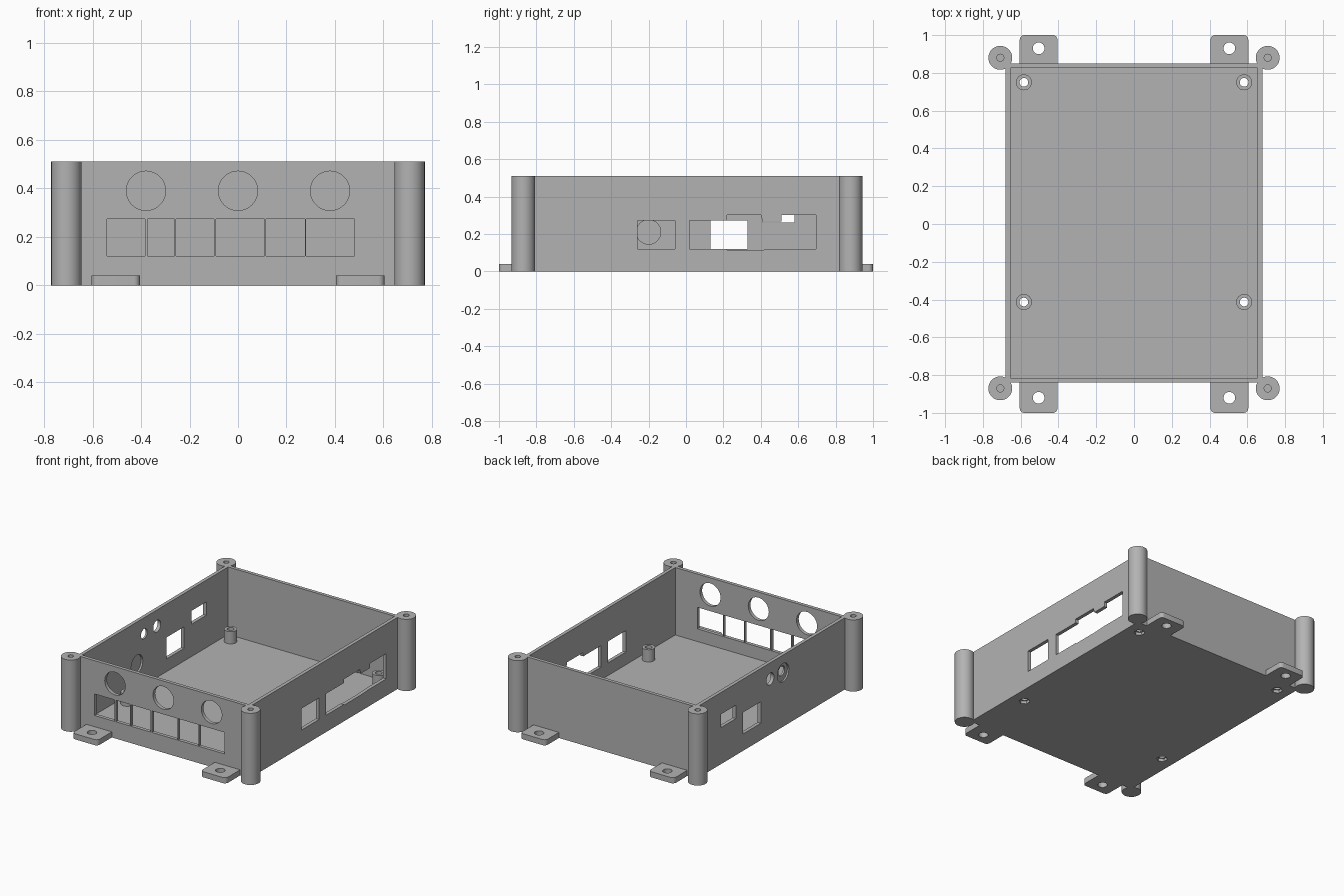
import bpy, bmesh, math
from mathutils import Matrix, Vector

if "Cube" in bpy.data.objects:
    bpy.data.objects.remove(bpy.data.objects["Cube"], do_unlink=True)

grey = bpy.data.materials.new("matte grey")
grey.use_nodes = True
grey.diffuse_color = (0.45, 0.45, 0.45, 1)
grey.node_tree.nodes["Principled BSDF"].inputs["Base Color"].default_value = (0.45, 0.45, 0.45, 1)

FRONT, BACK, SIDE, WALL, HEIGHT, FLOOR = -0.84, 0.85, 0.68, 0.025, 0.51, 0.03


def finish(bm, name):
    bmesh.ops.recalc_face_normals(bm, faces=bm.faces)
    mesh = bpy.data.meshes.new(name)
    bm.to_mesh(mesh)
    bm.free()
    mesh.materials.append(grey)
    obj = bpy.data.objects.new(name, mesh)
    bpy.context.collection.objects.link(obj)
    return obj


def box(name, lo, hi):
    lo, hi = Vector(lo), Vector(hi)
    bm = bmesh.new()
    bmesh.ops.create_cube(bm, size=1, matrix=Matrix.Translation((lo + hi) / 2) @ Matrix.Diagonal((*(hi - lo), 1)))
    return finish(bm, name)


def cylinder(name, start, end, radius, sides=48):
    start, end = Vector(start), Vector(end)
    axis = end - start
    turn = axis.to_track_quat('Z', 'Y').to_matrix().to_4x4()
    bm = bmesh.new()
    bmesh.ops.create_cone(bm, cap_ends=True, segments=sides, radius1=radius, radius2=radius,
                          depth=axis.length, matrix=Matrix.Translation((start + end) / 2) @ turn)
    return finish(bm, name)


def side_prism(name, outline, x0, x1):
    """Extrude a (y, z) outline along x."""
    bm = bmesh.new()
    face = bm.faces.new([bm.verts.new((x0, y, z)) for y, z in outline])
    new = bmesh.ops.extrude_face_region(bm, geom=[face])["geom"]
    bmesh.ops.translate(bm, vec=(x1 - x0, 0, 0), verts=[v for v in new if isinstance(v, bmesh.types.BMVert)])
    return finish(bm, name)


def cut(target, *cutters):
    for cutter in cutters:
        mod = target.modifiers.new("cut", 'BOOLEAN')
        mod.operation = 'DIFFERENCE'
        mod.solver = 'EXACT'
        mod.object = cutter
        bpy.context.view_layer.update()
        graph = bpy.context.evaluated_depsgraph_get()
        mesh = bpy.data.meshes.new_from_object(target.evaluated_get(graph))
        target.modifiers.clear()
        target.data = mesh
        bpy.data.objects.remove(cutter, do_unlink=True)


def smooth(obj):
    bpy.ops.object.select_all(action='DESELECT')
    obj.select_set(True)
    bpy.context.view_layer.objects.active = obj
    bpy.ops.object.shade_smooth_by_angle(angle=math.radians(30))


# Open-topped tray
case = box("case", (-SIDE, FRONT, 0), (SIDE, BACK, HEIGHT))
cut(case, box("cavity", (WALL - SIDE, FRONT + WALL, FLOOR), (SIDE - WALL, BACK - WALL, 1)))

# Front wall: round holes above a row of ports
for x in (-0.38, 0, 0.38):
    cut(case, cylinder("round_cut", (x, FRONT - 0.1, 0.39), (x, FRONT + 0.1, 0.39), 0.081))
for x0, x1 in ((-0.54, -0.383), (-0.374, -0.263), (-0.255, -0.1), (-0.09, 0.11), (0.115, 0.276), (0.28, 0.48)):
    cut(case, box("port_cut", (x0, FRONT - 0.1, 0.12), (x1, FRONT + 0.1, 0.273)))

# +x wall: square port and stepped slot
cut(case, box("port_cut", (0.6, -0.26, 0.12), (0.8, -0.06, 0.273)))
slot = [(0.02, 0.12), (0.22, 0.12), (0.22, 0.115), (0.41, 0.115), (0.51, 0.12), (0.695, 0.12),
        (0.695, 0.3), (0.51, 0.3), (0.51, 0.267), (0.41, 0.267), (0.4, 0.3), (0.22, 0.3),
        (0.22, 0.273), (0.02, 0.273)]
cut(case, side_prism("slot_cut", slot, 0.6, 0.8))

# -x wall: two ports, two small holes and two shallow round recesses
cut(case,
    box("port_cut", (-0.8, 0.13, 0.12), (-0.6, 0.33, 0.273)),
    box("port_cut", (-0.8, 0.41, 0.26), (-0.6, 0.58, 0.355)),
    cylinder("hole_cut", (-0.8, 0.025, 0.395), (-0.6, 0.025, 0.395), 0.042),
    cylinder("recess_cut", (-0.8, -0.12, 0.385), (-0.668, -0.12, 0.385), 0.065),
    cylinder("hole_cut", (-0.8, -0.12, 0.395), (-0.6, -0.12, 0.395), 0.035),
    cylinder("recess_cut", (-0.668, -0.2, 0.21), (-0.6, -0.2, 0.21), 0.065))

# Hollow standoffs with hexagonal nut pockets under the floor
for side, label in ((-1, "right"), (1, "left")):
    for y, end in ((-0.413, "front"), (0.75, "back")):
        x = 0.583 * side
        cut(case, cylinder("bore_cut", (x, y, -0.1), (x, y, 0.2), 0.023, 32),
            cylinder("nut_cut", (x, y, -0.1), (x, y, 0.02), 0.036, 6))
        standoff = cylinder(f"{end}_{label}_standoff", (x, y, FLOOR), (x, y, 0.117), 0.042)
        cut(standoff, cylinder("bore_cut", (x, y, -0.1), (x, y, 0.2), 0.023, 32))
        smooth(standoff)
smooth(case)

# Corner screw posts and mounting tabs
for side, label in ((-1, "right"), (1, "left")):
    for wall, way, end in ((FRONT, -1, "front"), (BACK, 1, "back")):
        x, y = 0.708 * side, wall + 0.03 * way
        post = cylinder(f"{end}_{label}_post", (x, y, 0), (x, y, HEIGHT), 0.063)
        cut(post, cylinder("screw_cut", (x, y, 0.15), (x, y, 1), 0.019, 24))
        smooth(post)

        x = 0.505 * side
        ends = sorted((wall, way))
        tab = box(f"{end}_{label}_tab", (x - 0.1, ends[0], 0), (x + 0.1, ends[1], 0.04))
        bm = bmesh.new()
        bm.from_mesh(tab.data)
        corners = [e for e in bm.edges if all(abs(v.co.y - way) < 0.001 for v in e.verts)
                   and abs(e.verts[0].co.z - e.verts[1].co.z) > 0.01]
        bmesh.ops.bevel(bm, geom=corners, offset=0.025, segments=6, profile=0.5, affect='EDGES')
        bm.to_mesh(tab.data)
        bm.free()
        y = wall + 0.08 * way
        cut(tab, cylinder("bolt_cut", (x, y, -0.1), (x, y, 0.1), 0.031, 32))
        smooth(tab)
